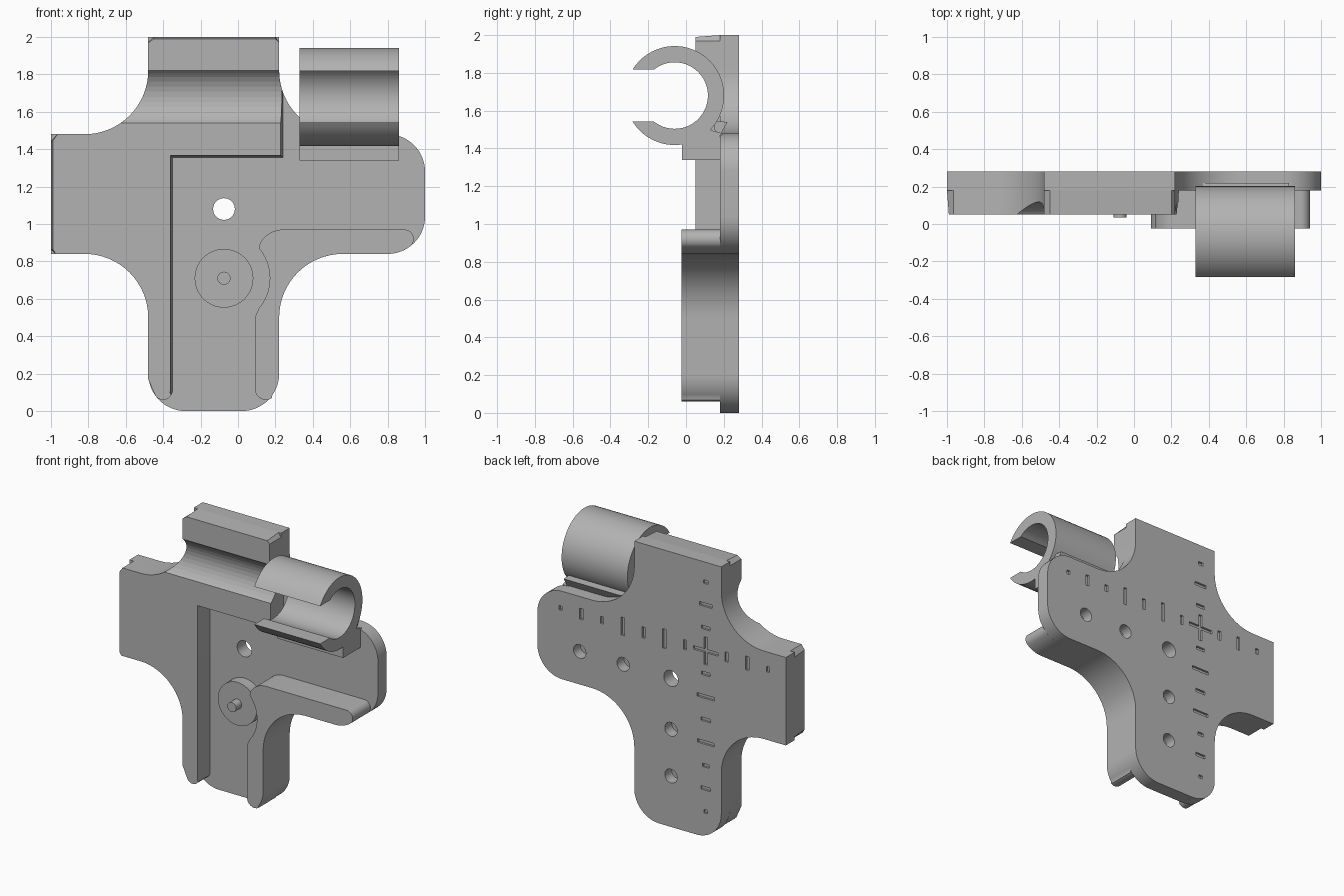
import bpy, bmesh, math

if "Cube" in bpy.data.objects:
    bpy.data.objects.remove(bpy.data.objects["Cube"], do_unlink=True)

grey = bpy.data.materials.new("plain grey")
grey.use_nodes = True
grey.diffuse_color = (0.45, 0.45, 0.45, 1)
grey.node_tree.nodes["Principled BSDF"].inputs["Base Color"].default_value = grey.diffuse_color


def arc(cx, cy, r, start, end, steps=16):
    """Points on an arc, angles in degrees."""
    angles = [math.radians(start + (end - start) * i / steps) for i in range(steps + 1)]
    return [(cx + r * math.cos(a), cy + r * math.sin(a)) for a in angles]


def add_prism(bm, outline, near, far, axis="y", ease=lambda p: p):
    """Extrude an outline along an axis; ease reshapes the near end."""
    place = (lambda p, d: (p[0], d, p[1])) if axis == "y" else (lambda p, d: (d, p[0], p[1]))
    a = [bm.verts.new(place(ease(p), near)) for p in outline]
    b = [bm.verts.new(place(p, far)) for p in outline]
    bm.faces.new(a)
    bm.faces.new(b[::-1])
    n = len(a)
    for i in range(n):
        bm.faces.new((a[i], b[i], b[(i + 1) % n], a[(i + 1) % n]))


def finish(name, bm):
    bmesh.ops.recalc_face_normals(bm, faces=bm.faces)
    mesh = bpy.data.meshes.new(name)
    bm.to_mesh(mesh)
    bm.free()
    ob = bpy.data.objects.new(name, mesh)
    bpy.context.collection.objects.link(ob)
    mesh.materials.append(grey)
    return ob


def prism(name, *args, **kw):
    bm = bmesh.new()
    add_prism(bm, *args, **kw)
    return finish(name, bm)


def cut(ob, cutter):
    mod = ob.modifiers.new("cut", "BOOLEAN")
    mod.operation, mod.solver, mod.object = "DIFFERENCE", "EXACT", cutter
    mod.use_self = True
    cutter.hide_render = True
    cutter.hide_set(True)
    cutter.display_type = "WIRE"


def disc(x, z, r):
    return arc(x, z, r, 0, 360 - 360 / 40, 39)


def rect(x, z, w, h):
    return [(x - w / 2, z - h / 2), (x + w / 2, z - h / 2),
            (x + w / 2, z + h / 2), (x - w / 2, z + h / 2)]


FRONT, FACE, BACK = 0.05, 0.18, 0.28

# Cross-shaped back plate with swept inner corners
plate = prism("back_plate",
              [(-0.48, 2), (-0.48, 1.82)] + arc(-0.82, 1.82, 0.34, 0, -90)
              + [(-1, 1.48), (-1, 0.84)] + arc(-0.82, 0.5, 0.34, 90, 0)
              + arc(-0.28, 0.2, 0.2, 180, 270) + arc(0.02, 0.2, 0.2, 270, 360)
              + arc(0.56, 0.5, 0.34, 180, 90)
              + arc(0.8, 1.04, 0.2, -90, 0) + arc(0.8, 1.28, 0.2, 0, 90)
              + arc(0.56, 1.82, 0.34, 270, 180) + [(0.22, 2)], FACE, BACK)

# Holes and engraved scale marks on the back
bm = bmesh.new()
add_prism(bm, disc(-0.075, 1.08, 0.058), 0.1, 0.35)
for x, z in ((0.31, 1.08), (0.66, 1.08), (-0.075, 0.71), (-0.075, 0.37)):
    add_prism(bm, disc(x, z, 0.05), 0.2, 0.35)
OX, OZ, STEP, WIDE, DEEP = -0.355, 1.355, 0.167, 0.025, 0.265
add_prism(bm, rect(OX, OZ, 0.2, WIDE), DEEP, 0.35)
add_prism(bm, rect(OX, OZ, WIDE, 0.2), DEEP, 0.35)
for side, lengths in ((1, (0.07, 0.14, 0.08, 0.13, 0.05, 0.08, 0.03)),
                      (-1, (0.07, 0.1, 0.04))):
    for i, length in enumerate(lengths):
        offset = side * STEP * (i + 1)
        add_prism(bm, rect(OX + offset, OZ, WIDE, length), DEEP, 0.35)
        add_prism(bm, rect(OX, OZ - offset, length, WIDE), DEEP, 0.35)
cut(plate, finish("plate_cutter", bm))


# Raised L-shaped block with slightly drafted end walls
def draft(p):
    x, z = p
    if x < -0.995:
        x += 0.01
    if z > 1.995:
        z -= 0.01
    if abs(x - 0.24) < 0.002 or abs(x + 0.35) < 0.002:
        x -= 0.012
    if abs(z - 1.355) < 0.002:
        z += 0.012
    return x, z


block = prism("raised_block",
              [(-0.45, 2), (-0.48, 1.97), (-0.48, 1.82)] + arc(-0.82, 1.82, 0.34, 0, -90)
              + [(-0.965, 1.48), (-1, 1.445), (-1, 0.865), (-0.975, 0.84)]
              + arc(-0.82, 0.5, 0.34, 90, 0) + [(-0.48, 0.17)]
              + arc(-0.4, 0.11, 0.05, 215, 360, 10)
              + [(-0.35, 1.355), (0.24, 1.355), (0.24, 1.705)]
              + arc(0.56, 1.82, 0.34, 198, 180, 5) + [(0.22, 1.97), (0.2, 2)],
              FRONT, FACE, ease=draft)

# Round channel across the block, in line with the clip
CY, CZ = -0.06, 1.68
cut(block, prism("channel_cutter", disc(CY, CZ, 0.178), -1.2, 0.5, axis="x"))

# Angled guide ridge at lower right, hollowed around the hub
prism("guide_ridge",
      arc(0.15, 0.12, 0.06, 180, 300, 10) + arc(0.02, 0.2, 0.2, -35, 0, 8)
      + arc(0.56, 0.5, 0.34, 180, 90) + arc(0.8, 1.04, 0.2, -90, -50, 8)
      + arc(0.89, 0.92, 0.05, -30, 90, 10)
      + arc(0.24, 0.83, 0.14, 90, 150, 10)
      + arc(-0.08, 0.71, 0.25, 40, -40) + [(0.09, 0.5)],
      -0.025, FACE)

# Hub and its small pin
prism("hub_disc", disc(-0.075, 0.71, 0.157), 0.1, FACE)
prism("hub_pin", disc(-0.075, 0.71, 0.035), 0.035, 0.11)

# Open round clip, its foot and the rear fin
OUT, INN, GAP = 0.262, 0.176, 0.137
a_out = 180 - math.degrees(math.asin(GAP / OUT))
a_in = 180 - math.degrees(math.asin(GAP / INN))
prism("round_clip",
      arc(CY, CZ, OUT, -a_out, a_out, 48) + arc(CY, CZ, INN, a_in, -a_in, 40),
      0.33, 0.86, axis="x")
prism("clip_foot",
      [(-0.02, 1.34), (0.19, 1.34), (0.19, 1.48), (0.12, 1.5), (-0.02, 1.45)],
      0.33, 0.86, axis="x")
prism("clip_fin", [(0.15, 1.5), (0.15, 1.545), (0.22, 1.54), (0.18, 1.47)],
      0.37, 0.83, axis="x")

# Smooth curved walls, keep crisp edges
for ob in list(bpy.context.collection.objects):
    if ob.type == "MESH" and not ob.hide_render:
        bpy.ops.object.select_all(action="DESELECT")
        bpy.context.view_layer.objects.active = ob
        ob.select_set(True)
        bpy.ops.object.shade_smooth_by_angle(angle=math.radians(30))
